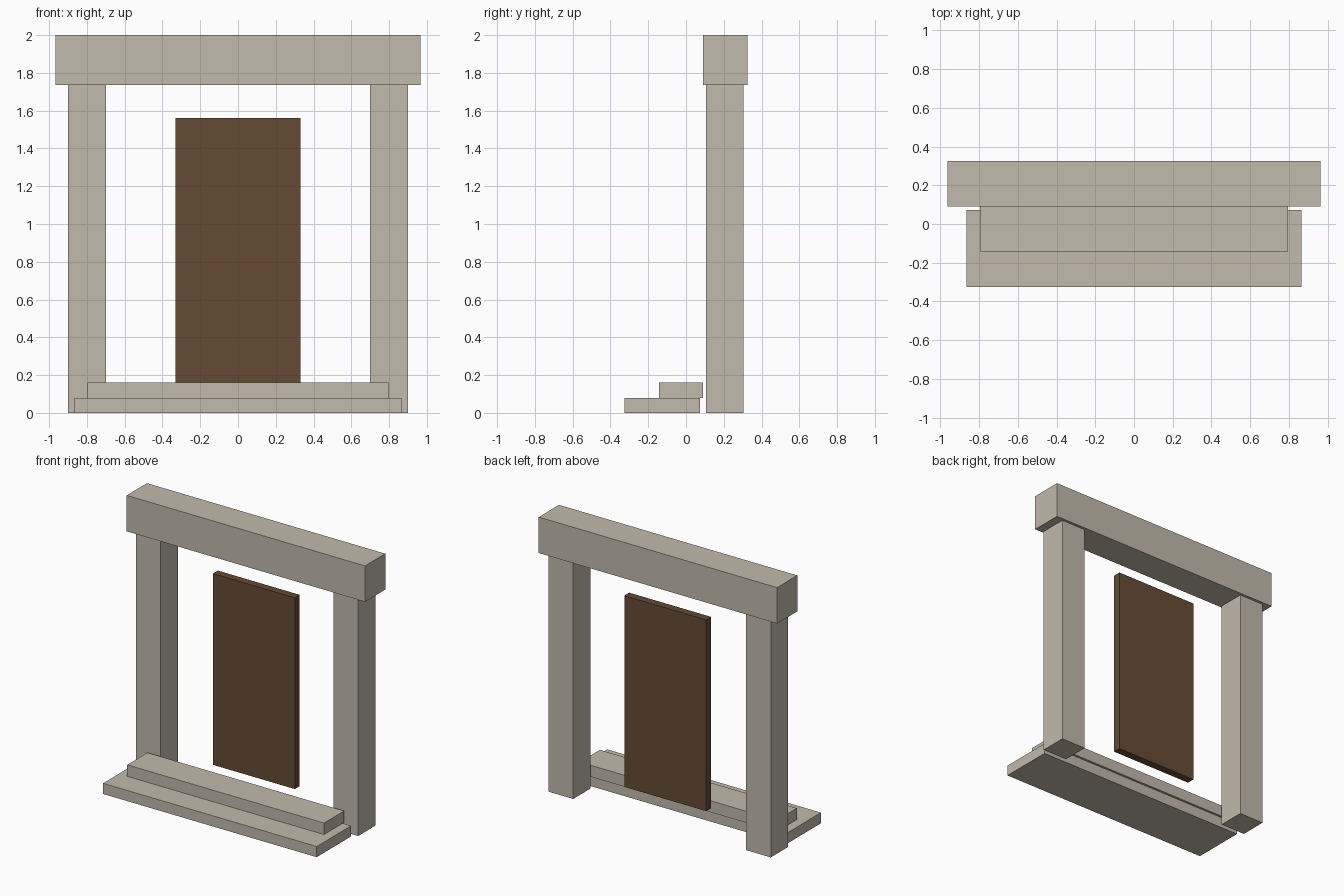
import bpy
import bmesh
from mathutils import Vector

cube = bpy.data.objects.get("Cube")
if cube:
    bpy.data.objects.remove(cube, do_unlink=True)


def make_material(name, rgb):
    mat = bpy.data.materials.new(name)
    mat.use_nodes = True
    color = (*rgb, 1.0)
    mat.diffuse_color = color
    mat.node_tree.nodes["Principled BSDF"].inputs["Base Color"].default_value = color
    return mat


def box(name, low, high, mat):
    """Axis-aligned block between two opposite corners."""
    low, high = Vector(low), Vector(high)
    bm = bmesh.new()
    bmesh.ops.create_cube(bm, size=1)
    bmesh.ops.scale(bm, vec=high - low, verts=bm.verts)
    mesh = bpy.data.meshes.new(name)
    bm.to_mesh(mesh)
    bm.free()
    mesh.materials.append(mat)
    obj = bpy.data.objects.new(name, mesh)
    obj.location = (low + high) / 2
    bpy.context.collection.objects.link(obj)
    return obj


stone = make_material("pale stone", (0.54, 0.49, 0.41))
wood = make_material("dark wood", (0.13, 0.07, 0.035))

STEP_TOP, LANDING_TOP, POST_TOP = 0.078, 0.162, 1.737

# Two steps in front of the doorway
box("lower_step", (-0.865, -0.325, 0), (0.865, 0.073, STEP_TOP), stone)
box("upper_step", (-0.797, -0.143, STEP_TOP), (0.797, 0.09, LANDING_TOP), stone)

# Posts on both sides
for side, x in (("right", -0.8), ("left", 0.8)):
    box(side + "_post", (x - 0.1, 0.105, 0), (x + 0.1, 0.305, POST_TOP), stone)

# Lintel across the posts
box("lintel", (-0.965, 0.091, POST_TOP), (0.965, 0.325, 2), stone)

# Door slab standing free between the posts
box("door", (-0.332, 0.183, LANDING_TOP), (0.332, 0.24, 1.562), wood)
